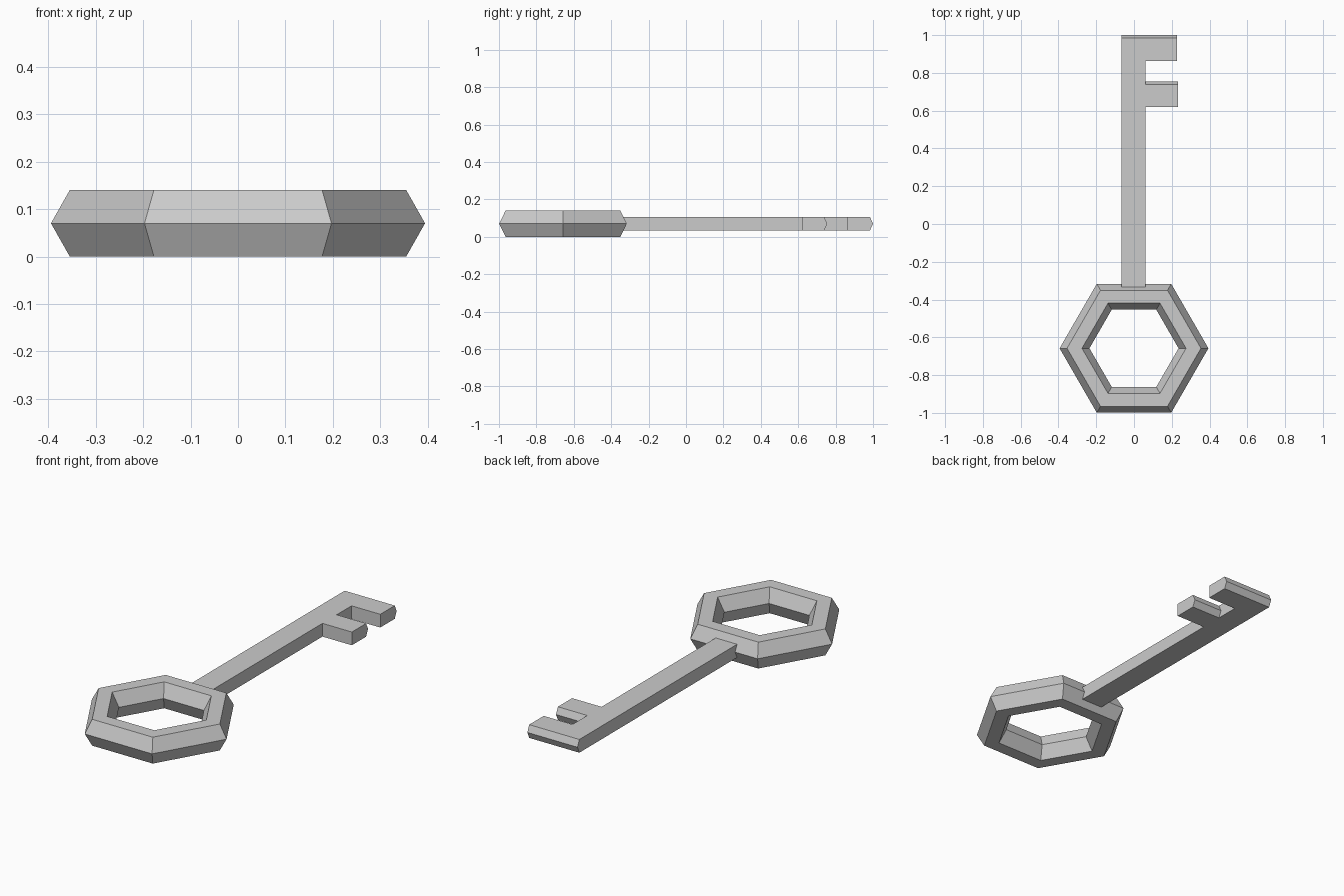
import bpy, bmesh, math

if "Cube" in bpy.data.objects:
    bpy.data.objects.remove(bpy.data.objects["Cube"])

metal = bpy.data.materials.new("grey metal")
metal.diffuse_color = (0.6, 0.6, 0.6, 1)
metal.use_nodes = True
metal.node_tree.nodes["Principled BSDF"].inputs["Base Color"].default_value = metal.diffuse_color

MID = 0.07  # height of the key's middle plane


def finish(name, bm):
    bmesh.ops.recalc_face_normals(bm, faces=bm.faces)
    mesh = bpy.data.meshes.new(name)
    bm.to_mesh(mesh)
    bm.free()
    mesh.materials.append(metal)
    obj = bpy.data.objects.new(name, mesh)
    bpy.context.collection.objects.link(obj)
    return obj


def bridge(bm, a, b):
    n = len(a)
    for i in range(n):
        j = (i + 1) % n
        bm.faces.new((a[i], a[j], b[j], b[i]))


# Bow: six-sided ring with a six-sided cross-section
bm = bmesh.new()
rings = []
for i in range(6):
    a = i * math.pi / 3
    ring = []
    for j in range(6):
        b = j * math.pi / 3
        r = 0.315 + 0.079 * math.cos(b)
        z = MID + 0.0805 * math.sin(b) * 1.0
        ring.append(bm.verts.new((r * math.cos(a), -0.658 + r * math.sin(a), z)))
    rings.append(ring)
for i in range(6):
    bridge(bm, rings[i], rings[(i + 1) % 6])
finish("bow_ring", bm)

# Shaft with two teeth: one outline in three layers.
# The third value pulls the point back at top and bottom, giving pointed far edges.
outline = [
    (-0.065, -0.37, 0), (0.06, -0.37, 0),
    (0.06, 0.62, 0), (0.232, 0.62, 0), (0.232, 0.755, 0.016), (0.06, 0.755, 0.016),
    (0.06, 0.863, 0), (0.228, 0.863, 0), (0.228, 1.0, 0.016), (-0.065, 1.0, 0.016),
]
bm = bmesh.new()
layers = []
for z, pull in ((MID - 0.035, 1), (MID, 0), (MID + 0.035, 1)):
    layers.append([bm.verts.new((x, y - d * pull, z)) for x, y, d in outline])
bridge(bm, layers[0], layers[1])
bridge(bm, layers[1], layers[2])
bm.faces.new(layers[0])
bm.faces.new(layers[2])
finish("shaft_with_teeth", bm)
